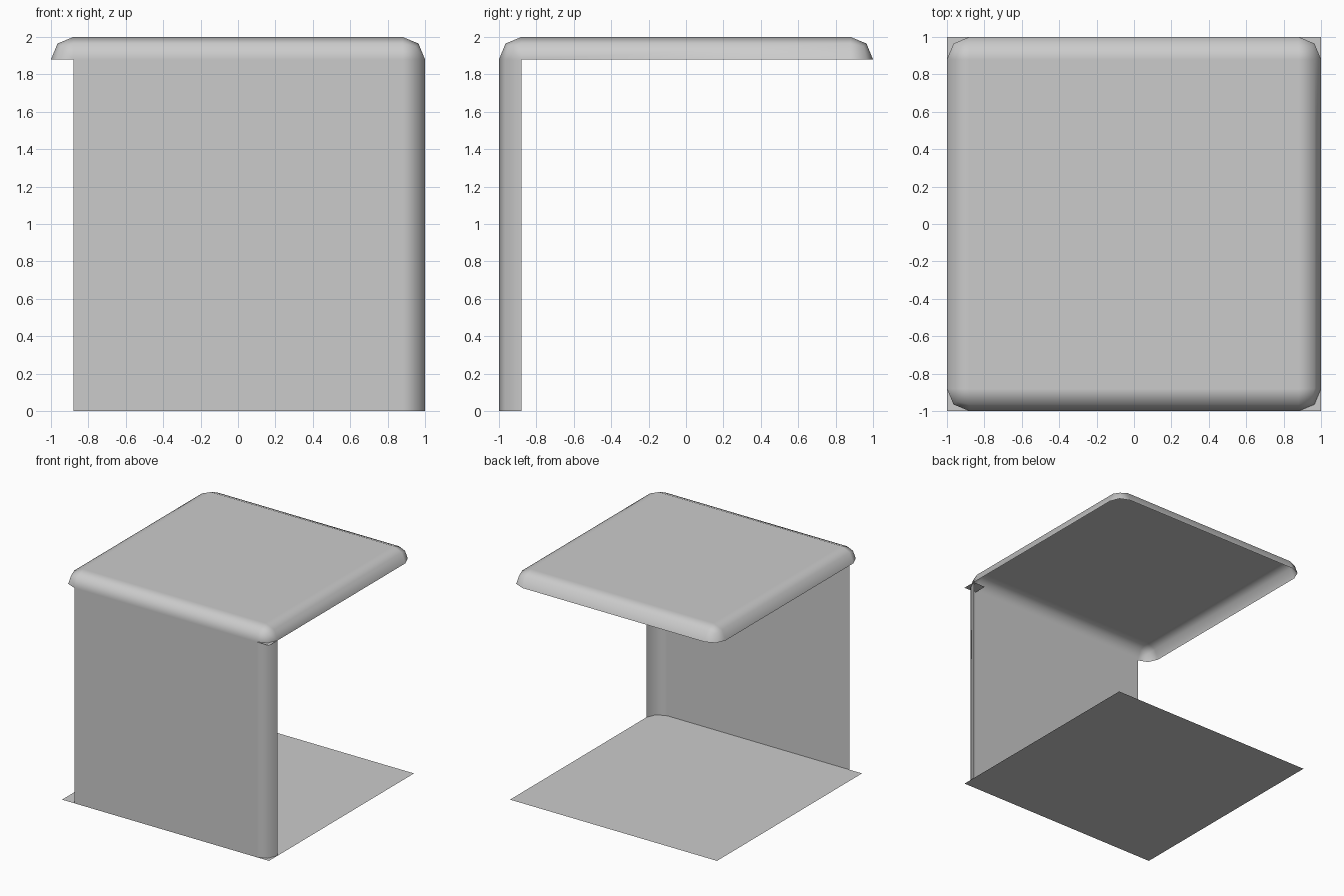
import bpy, bmesh

if "Cube" in bpy.data.objects:
    bpy.data.objects.remove(bpy.data.objects["Cube"])

R = 0.12          # edge rounding radius
H = 2.0           # overall height


def finish(bm, name):
    mesh = bpy.data.meshes.new(name)
    bm.to_mesh(mesh)
    bm.free()
    obj = bpy.data.objects.new(name, mesh)
    bpy.context.collection.objects.link(obj)
    return obj


def flat_square(name, x0, x1, y0, y1, z):
    bm = bmesh.new()
    bm.faces.new([bm.verts.new(p) for p in
                  ((x0, y0, z), (x1, y0, z), (x1, y1, z), (x0, y1, z))])
    return finish(bm, name)


# Rounded block, twice as tall as needed, cut open at the floor
bm = bmesh.new()
bmesh.ops.create_cube(bm, size=2)
bmesh.ops.scale(bm, vec=(1, 1, H), verts=bm.verts)
bmesh.ops.bevel(bm, geom=bm.edges[:], offset=R, offset_type='OFFSET',
                segments=2, profile=0.5, affect='EDGES')
bmesh.ops.bisect_plane(bm, geom=bm.verts[:] + bm.edges[:] + bm.faces[:],
                       plane_co=(0, 0, 0), plane_no=(0, 0, 1), clear_inner=True)


# Keep the rounded roof, the front wall and its rounded right edge
def keep(f):
    c = f.calc_center_median()
    return c.z > H - R or (c.y < R - 1 and c.x > R - 1)


bmesh.ops.delete(bm, geom=[f for f in bm.faces if not keep(f)], context='FACES')
for f in bm.faces:
    f.smooth = True
shell = finish(bm, "roof_and_front_wall")
mod = shell.modifiers.new("flat_panel_normals", 'WEIGHTED_NORMAL')
mod.weight = 100

# Floor sheet and the small cap at the top of the wall's rounded edge
flat_square("floor", -1, 1, -1, 1, 0)
flat_square("corner_cap", 1 - R, 1, -1, R - 1, H - R)
